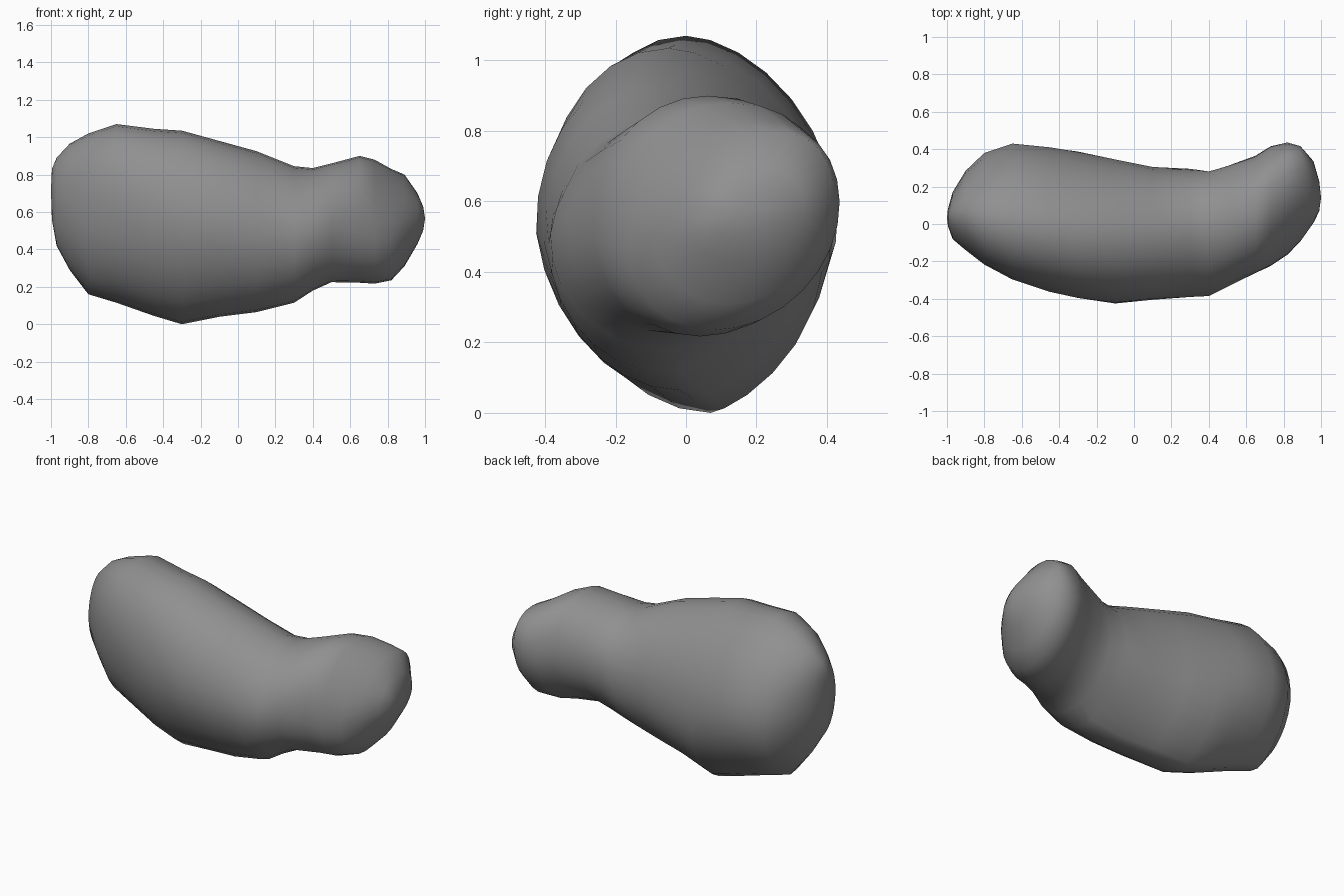
import bpy, bmesh
from math import sin, cos, pi

SIDES = 28
# Cross-sections along the body:
# x, y min, y max, z min, z max, y of the top, y of the bottom
SECTIONS = [
    (-0.995, -0.01, 0.08, 0.56, 0.83, 0.04, 0.03),
    (-0.97, -0.08, 0.17, 0.42, 0.89, 0.05, 0.05),
    (-0.90, -0.14, 0.285, 0.29, 0.965, 0.05, 0.10),
    (-0.80, -0.21, 0.38, 0.16, 1.02, 0.02, 0.12),
    (-0.65, -0.29, 0.43, 0.115, 1.07, 0.00, 0.11),
    (-0.45, -0.36, 0.41, 0.045, 1.045, -0.03, 0.08),
    (-0.30, -0.395, 0.385, 0.00, 1.035, -0.05, 0.07),
    (-0.10, -0.425, 0.345, 0.04, 0.98, -0.06, 0.02),
    (0.10, -0.405, 0.305, 0.065, 0.925, -0.06, -0.02),
    (0.30, -0.39, 0.295, 0.115, 0.845, -0.03, -0.05),
    (0.40, -0.385, 0.28, 0.18, 0.835, -0.01, -0.06),
    (0.50, -0.335, 0.31, 0.225, 0.86, 0.02, -0.04),
    (0.65, -0.26, 0.365, 0.222, 0.90, 0.06, 0.01),
    (0.73, -0.22, 0.415, 0.217, 0.88, 0.12, 0.04),
    (0.82, -0.16, 0.43, 0.235, 0.83, 0.19, 0.08),
    (0.89, -0.09, 0.405, 0.31, 0.80, 0.23, 0.12),
    (0.96, 0.01, 0.335, 0.43, 0.70, 0.19, 0.14),
    (0.99, 0.07, 0.23, 0.50, 0.63, 0.14, 0.13),
]

bm = bmesh.new()


def side_power(x, back, upper):
    # The big lobe is pinched at the lower back, the small one full at the upper back
    if x < 0.35 and back:
        return 1.12 if upper else 1.5
    if x > 0.55 and back and upper:
        return 0.85
    return 1.0


def ring(x, y0, y1, z0, z1, yt, yb):
    ym, zm, w, h = (y0 + y1) / 2, (z0 + z1) / 2, (y1 - y0) / 2, (z1 - z0) / 2
    verts = []
    for i in range(SIDES):
        c, s = cos(2 * pi * i / SIDES), sin(2 * pi * i / SIDES)
        lean = (yt - ym) * s if s > 0 else (yb - ym) * -s
        side = abs(c) ** side_power(x, c > 0, s > 0) * (1 if c > 0 else -1)
        verts.append(bm.verts.new((x, ym + w * side + lean, zm + h * s)))
    return verts


# Skin the body between sections
rings = [ring(*s) for s in SECTIONS]
for a, b in zip(rings, rings[1:]):
    for i in range(SIDES):
        j = (i + 1) % SIDES
        bm.faces.new((a[i], a[j], b[j], b[i]))

# Close both ends
for r, tip in ((rings[0], (-1.0, 0.03, 0.72)), (rings[-1], (1.0, 0.14, 0.565))):
    p = bm.verts.new(tip)
    for i in range(SIDES):
        bm.faces.new((r[i], r[(i + 1) % SIDES], p))
bmesh.ops.recalc_face_normals(bm, faces=bm.faces[:])
for f in bm.faces:
    f.smooth = True

mesh = bpy.data.meshes.new("asteroid_body")
bm.to_mesh(mesh)
bm.free()
body = bpy.data.objects.new("asteroid_body", mesh)
bpy.context.collection.objects.link(body)

# Dark rock
rock = bpy.data.materials.new("dark_rock")
rock.diffuse_color = (0.28, 0.28, 0.28, 1)
mesh.materials.append(rock)
